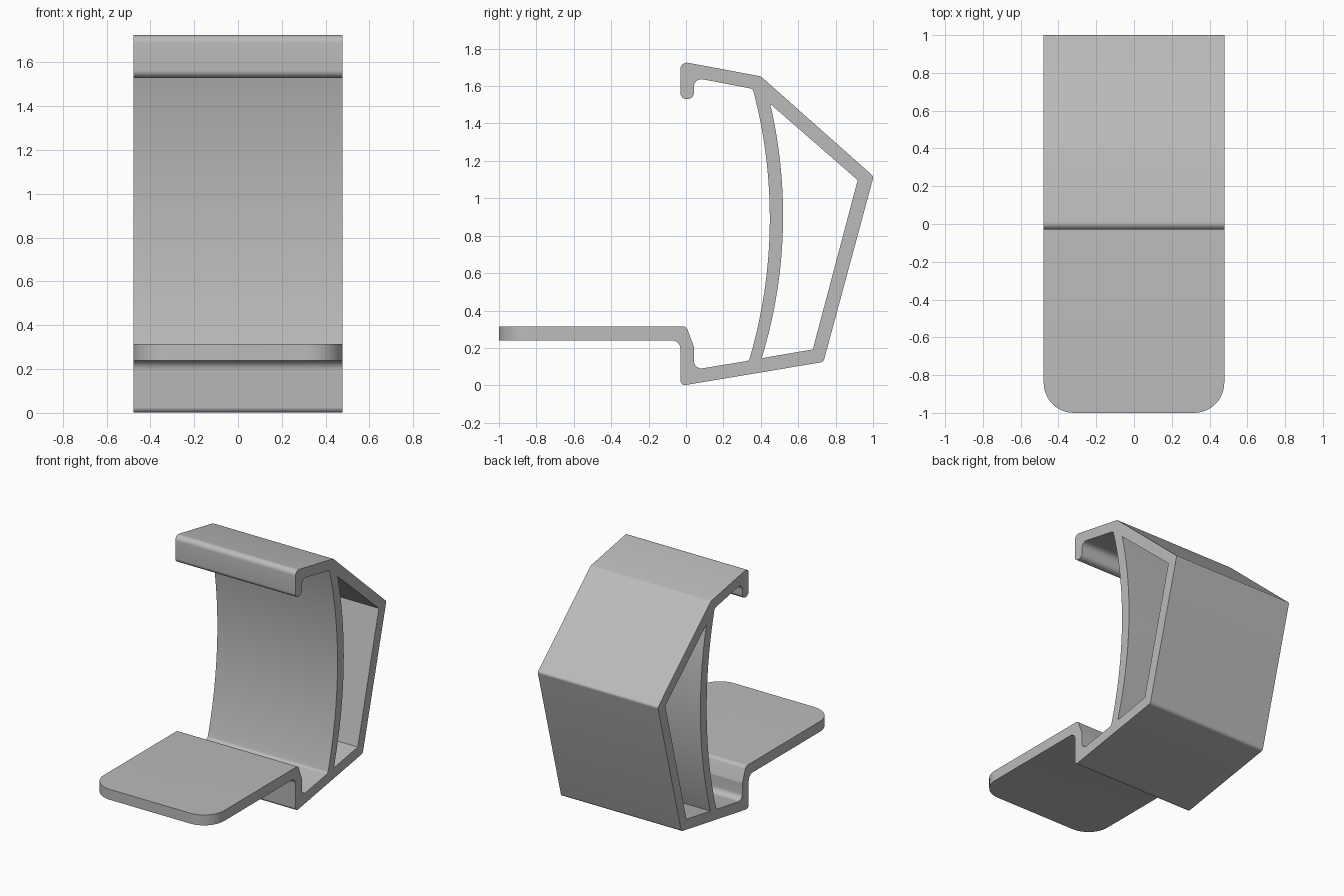
import bpy, bmesh, math
from mathutils import Vector

if "Cube" in bpy.data.objects:
    bpy.data.objects.remove(bpy.data.objects["Cube"])

HALF_WIDTH = 0.478

grey = bpy.data.materials.new("plain grey")
grey.use_nodes = True
colour = (0.5, 0.5, 0.5, 1)
grey.diffuse_color = colour
grey.node_tree.nodes["Principled BSDF"].inputs["Base Color"].default_value = colour


def rounded(corners, steps=8):
    """Outline from (u, v, radius) corners, each replaced by a tangent arc."""
    out = []
    for i, (u, v, r) in enumerate(corners):
        p = Vector((u, v))
        a = (Vector(corners[i - 1][:2]) - p).normalized()
        b = (Vector(corners[(i + 1) % len(corners)][:2]) - p).normalized()
        if r == 0:
            out.append(p)
            continue
        half = a.angle(b) / 2
        centre = p + (a + b).normalized() * (r / math.sin(half))
        start = p + a * (r / math.tan(half)) - centre
        end = p + b * (r / math.tan(half)) - centre
        sweep = start.angle_signed(end)
        for k in range(steps + 1):
            t = -sweep * k / steps
            c, s = math.cos(t), math.sin(t)
            out.append(centre + Vector((start.x * c - start.y * s,
                                        start.x * s + start.y * c)))
    return out


def bow(bottom, bulge, top, steps=32):
    """Points of a shallow arc running upward through three points."""
    (u0, v0), (u1, v1), (u2, v2) = bottom, bulge, top
    d = 2 * (u0 * (v1 - v2) + u1 * (v2 - v0) + u2 * (v0 - v1))
    q0, q1, q2 = u0 * u0 + v0 * v0, u1 * u1 + v1 * v1, u2 * u2 + v2 * v2
    cu = (q0 * (v1 - v2) + q1 * (v2 - v0) + q2 * (v0 - v1)) / d
    cv = (q0 * (u2 - u1) + q1 * (u0 - u2) + q2 * (u1 - u0)) / d
    r = math.hypot(u0 - cu, v0 - cv)
    a, b = math.atan2(v0 - cv, u0 - cu), math.atan2(v2 - cv, u2 - cu)
    angles = [a + (b - a) * k / steps for k in range(steps + 1)]
    return [(cu + r * math.cos(t), cv + r * math.sin(t), 0) for t in angles]


def extrude(name, loops, place, depth):
    """Fill the loops (later ones are holes) and extrude them by depth."""
    bm = bmesh.new()
    edges = []
    for loop in loops:
        vs = [bm.verts.new(place(*p)) for p in loop]
        edges += [bm.edges.new((vs[i - 1], vs[i])) for i in range(len(vs))]
    bmesh.ops.triangle_fill(bm, use_beauty=True, use_dissolve=False, edges=edges)
    ext = bmesh.ops.extrude_face_region(bm, geom=bm.faces[:], use_keep_orig=True)
    moved = [g for g in ext["geom"] if isinstance(g, bmesh.types.BMVert)]
    bmesh.ops.translate(bm, verts=moved, vec=depth)
    bmesh.ops.recalc_face_normals(bm, faces=bm.faces[:])
    mesh = bpy.data.meshes.new(name)
    bm.to_mesh(mesh)
    bm.free()
    mesh.materials.append(grey)
    obj = bpy.data.objects.new(name, mesh)
    bpy.context.collection.objects.link(obj)
    return obj


# Side outline: hooked top, angular back, stepped foot and front shelf
inner_bow = bow((0.337, 0.132), (0.448, 0.9), (0.357, 1.585))
inner_bow[0] = inner_bow[0][:2] + (0.02,)
inner_bow[-1] = inner_bow[-1][:2] + (0.02,)
outline = rounded([
    (-0.03, 1.53, 0.034), (-0.03, 1.732, 0.035), (0.40, 1.652, 0.025),
    (1.003, 1.117, 0.02), (0.735, 0.125, 0.025), (-0.03, -0.003, 0.025),
    (-0.03, 0.24, 0.045), (-1.1, 0.24, 0), (-1.1, 0.315, 0),
    (0.002, 0.315, 0.03), (0.042, 0.208, 0.03), (0.042, 0.083, 0.04),
    *inner_bow,
    (0.042, 1.645, 0.04), (0.042, 1.53, 0.034),
])

# Hollow between the bowed wall and the angular back
hollow = rounded([(0.678, 0.192, 0), (0.918, 1.097, 0),
                  *reversed(bow((0.405, 0.145), (0.519, 0.9), (0.45, 1.505)))])

bracket = extrude("bracket", [outline, hollow],
                  lambda u, v: (-0.6, u, v), (1.2, 0, 0))

# Plan shape trims the width and rounds the shelf's front corners
w = HALF_WIDTH
plan = rounded([(-w, -1, 0.16), (w, -1, 0.16), (w, 1.2, 0), (-w, 1.2, 0)], 12)
trimmer = extrude("plan_trimmer", [plan], lambda u, v: (u, v, -0.2), (0, 0, 2.2))

trim = bracket.modifiers.new("plan trim", "BOOLEAN")
trim.operation = "INTERSECT"
trim.solver = "EXACT"
trim.object = trimmer
bpy.ops.object.select_all(action="DESELECT")
bracket.select_set(True)
bpy.context.view_layer.objects.active = bracket
bpy.ops.object.modifier_apply(modifier=trim.name)
bpy.data.objects.remove(trimmer)
bpy.ops.object.shade_smooth_by_angle(angle=math.radians(30))
